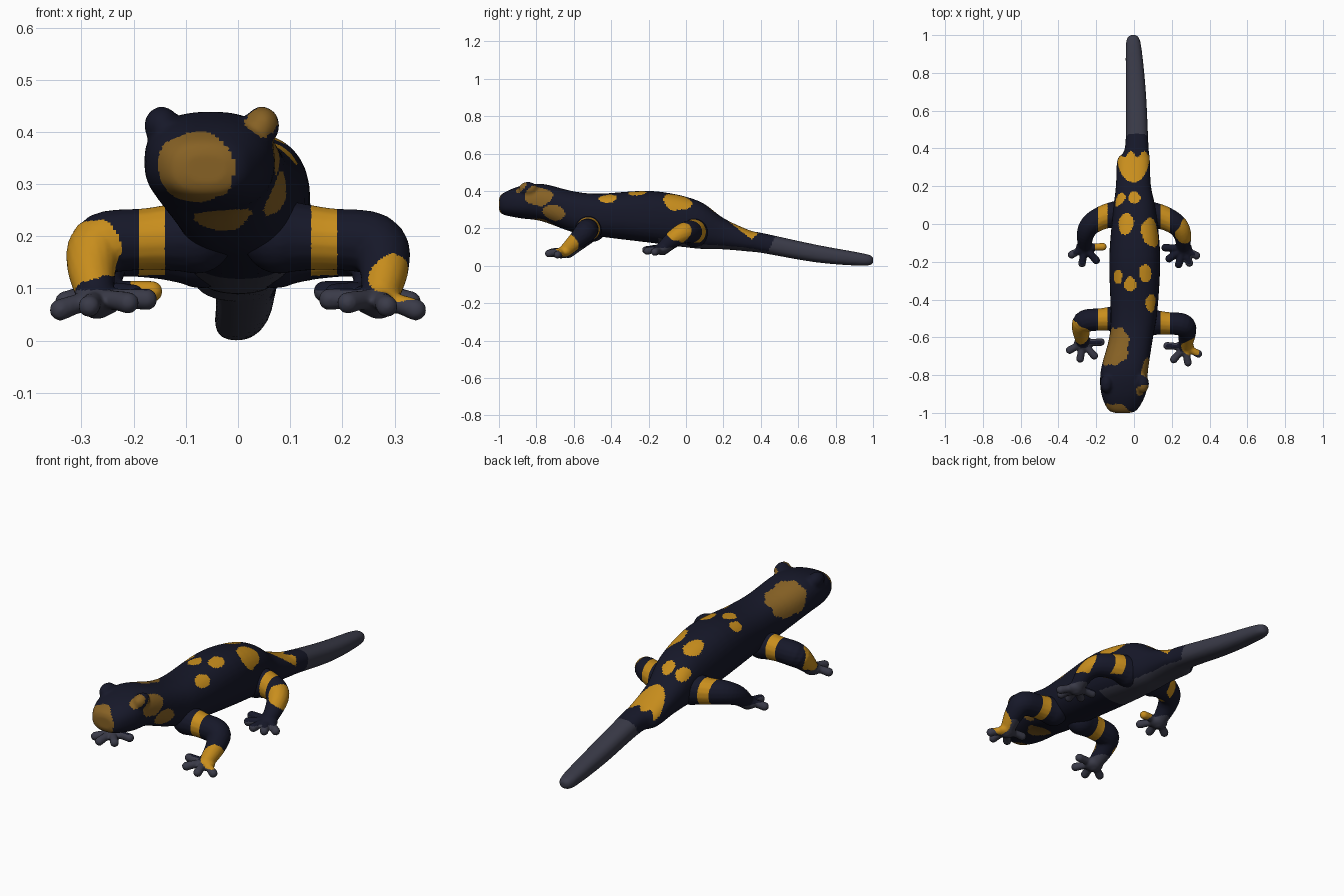
import bpy, bmesh, math
from mathutils import Vector

if "Cube" in bpy.data.objects:
    bpy.data.objects.remove(bpy.data.objects["Cube"])


def material(name, rgb):
    m = bpy.data.materials.new(name)
    m.diffuse_color = (*rgb, 1)
    m.use_nodes = True
    m.node_tree.nodes["Principled BSDF"].inputs["Base Color"].default_value = m.diffuse_color
    return m


NAVY, ORANGE, OCHRE, SLATE = range(4)
MATS = [material("navy_skin", (0.008, 0.009, 0.022)),
        material("orange_spot", (0.58, 0.27, 0.012)),
        material("ochre_spot", (0.24, 0.12, 0.018)),
        material("slate_skin", (0.042, 0.043, 0.065))]


def loft(bm, rings):
    """Closed skin through rings of points, first and last ring capped."""
    loops = [[bm.verts.new(p) for p in ring] for ring in rings]
    n = len(loops[0])
    for a, b in zip(loops, loops[1:]):
        for i in range(n):
            bm.faces.new((a[i], a[(i + 1) % n], b[(i + 1) % n], b[i]))
    bm.faces.new(loops[0][::-1])
    bm.faces.new(loops[-1])


def smooth_path(keys, steps):
    """Catmull-Rom samples through tuples of any length."""
    out = []
    k = [keys[0]] + list(keys) + [keys[-1]]
    for i in range(1, len(k) - 2):
        for s in range(steps):
            t = s / steps
            out.append([0.5 * (2 * b + (c - a) * t + (2 * a - 5 * b + 4 * c - d) * t * t
                               + (3 * b - a - 3 * c + d) * t ** 3)
                        for a, b, c, d in zip(*k[i - 1:i + 3])])
    return out + [list(keys[-1])]


def ball(bm, centre, radii):
    made = bmesh.ops.create_uvsphere(bm, u_segments=20, v_segments=12, radius=1)["verts"]
    for v in made:
        v.co = Vector(centre) + Vector([a * b for a, b in zip(v.co, radii)])


def tube(bm, keys):
    """Round limb through (x, y, z, radius) keys with ball ends."""
    path = smooth_path(keys, 5)
    pts = [Vector(p[:3]) for p in path]
    rings = []
    for i, p in enumerate(pts):
        d = (pts[min(i + 1, len(pts) - 1)] - pts[max(i - 1, 0)]).normalized()
        u = d.cross(Vector((0.15, 0.2, 1))).normalized()
        w = u.cross(d)
        rings.append([p + path[i][3] * (u * math.cos(a) + w * math.sin(a))
                      for a in (math.tau * j / 16 for j in range(16))])
    loft(bm, rings)
    for k in (keys[0], keys[-1]):
        ball(bm, k[:3], [k[3]] * 3)


def in_spot(c, spot, stretch):
    """True inside a wobbly-edged spot (x, y, z, radius), longer along y."""
    x, y, z, r = spot
    wobble = 1 + 0.15 * math.sin(c.x * 70 + c.z * 40) * math.sin(c.y * 60)
    return (c.x - x) ** 2 + ((c.y - y) / stretch) ** 2 + (c.z - z) ** 2 < wobble * r * r


def finish(name, bm, voxel, colour):
    """Fuse the pieces into one smooth skin, then colour each face."""
    bmesh.ops.recalc_face_normals(bm, faces=bm.faces)
    mesh = bpy.data.meshes.new(name)
    bm.to_mesh(mesh)
    bm.free()
    ob = bpy.data.objects.new(name, mesh)
    bpy.context.collection.objects.link(ob)
    fuse = ob.modifiers.new("fuse", "REMESH")
    fuse.mode, fuse.voxel_size = "VOXEL", voxel
    soften = ob.modifiers.new("soften", "SMOOTH")
    soften.factor, soften.iterations = 0.5, 5
    skin = bpy.data.meshes.new_from_object(
        ob.evaluated_get(bpy.context.evaluated_depsgraph_get()))
    ob.modifiers.clear()
    ob.data = skin
    skin.materials.clear()
    for m in MATS:
        skin.materials.append(m)
    for f in skin.polygons:
        f.use_smooth = True
        f.material_index = colour(f.center, f.normal)


# Head, trunk and tail sections: y, centre x, half width, bottom z, top z
profile = [
    (-1.0, -.06, .04, .30, .36), (-.98, -.06, .08, .275, .387),
    (-.89, -.055, .12, .255, .425), (-.77, -.05, .125, .238, .438),
    (-.60, -.015, .116, .178, .398), (-.46, 0, .124, .156, .386),
    (-.18, .004, .135, .122, .40), (.06, .003, .115, .092, .35),
    (.20, -.003, .093, .088, .255), (.34, -.002, .086, .076, .19),
    (.41, .015, .062, .068, .175), (.70, .01, .053, .018, .112),
    (.95, -.003, .04, 0, .066), (1.0, -.004, .018, .015, .048)]
bm = bmesh.new()
rings = []
for y, cx, hw, z0, z1 in smooth_path(profile, 5):
    ring = []
    for j in range(32):
        a = math.tau * j / 32
        c, s = math.cos(a), math.sin(a)
        ring.append((cx + hw * math.copysign(abs(c) ** 0.82, c), y,
                     (z0 + z1) / 2 + (z1 - z0) / 2 * math.copysign(abs(s) ** 0.82, s)))
    rings.append(ring)
loft(bm, rings)
# Eye domes
for side in (-1, 1):
    ball(bm, (-.05 + side * .096, -.845, .412), (.034, .05, .037))

# Spots on back and head: x, y, z, radius
back_spots = [(.085, -.05, .34, .06), (-.05, .01, .38, .05), (.06, -.26, .39, .035),
              (-.02, -.32, .39, .03), (-.09, -.28, .38, .03), (.09, -.42, .36, .035),
              (0, .14, .3, .032), (-.075, .13, .28, .032)]
head_spots = [(-.085, -1, .33, .078), (.07, -.79, .375, .055), (-.1, -.66, .37, .085),
              (.08, -.71, .28, .045), (-.03, -.76, .23, .055), (.05, -.9, .43, .04)]


def body_colour(c, n):
    if c.y - c.z / 2 > 0.4 or (n.z < -0.75 and c.y > -0.15):
        return SLATE
    # Band across the tail root
    if abs(c.y - 0.29 + 0.015 * math.sin(c.x * 90)) < 0.08 and c.z > 0.4 - 0.8 * c.y + 0.02:
        return ORANGE
    if any(in_spot(c, s, 1.35) for s in back_spots):
        return ORANGE
    return OCHRE if any(in_spot(c, s, 1.35) for s in head_spots) else NAVY


finish("body_head_and_tail", bm, 0.008, body_colour)

# Right-hand limb paths, mirrored for the left: x, y, z, radius
front = [(.08, -.51, .20, .072), (.17, -.515, .195, .06), (.26, -.525, .185, .06),
         (.28, -.57, .14, .048), (.27, -.64, .075, .034)]
hind = [(.07, .045, .18, .08), (.15, .035, .182, .065), (.225, -.005, .178, .057),
        (.257, -.06, .15, .047), (.26, -.13, .09, .034)]


def leg(name, path, side, toes, shift, patch):
    bm = bmesh.new()
    limb = [(side * x, y + shift, z, r) for x, y, z, r in path]
    tube(bm, limb)
    fx, fy, fz, _ = limb[-1]
    ball(bm, (fx, fy, fz), (.048, .042, .03))
    # Toes fan from the outer side round to the inner side
    for i in range(toes):
        t = i / (toes - 1)
        a = math.radians(-28 - 155 * t)
        reach = .08 + .015 * t
        dx, dy, dz = side * reach * math.cos(a), reach * math.sin(a), -.016 + .02 * t
        tube(bm, [(fx, fy, fz, .022), (fx + dx / 2, fy + dy / 2, fz + dz / 2 + .004, .019),
                  (fx + dx, fy + dy, fz + dz, .021)])

    def colour(c, n):
        if in_spot(c, patch, 1.1) or abs(abs(c.x) - .165) < .025 and c.z > .125:
            return ORANGE
        return SLATE if c.z < .097 else NAVY

    finish(name, bm, 0.0055, colour)


leg("front_leg_left", front, -1, 4, .01, (-.3, -.58, .17, .075))
leg("front_leg_right", front, 1, 4, -.01, (.31, -.64, .11, .06))
leg("hind_leg_left", hind, -1, 4, .005, (-.16, -.12, .12, .05))
leg("hind_leg_right", hind, 1, 5, 0, (.27, -.04, .185, .06))
